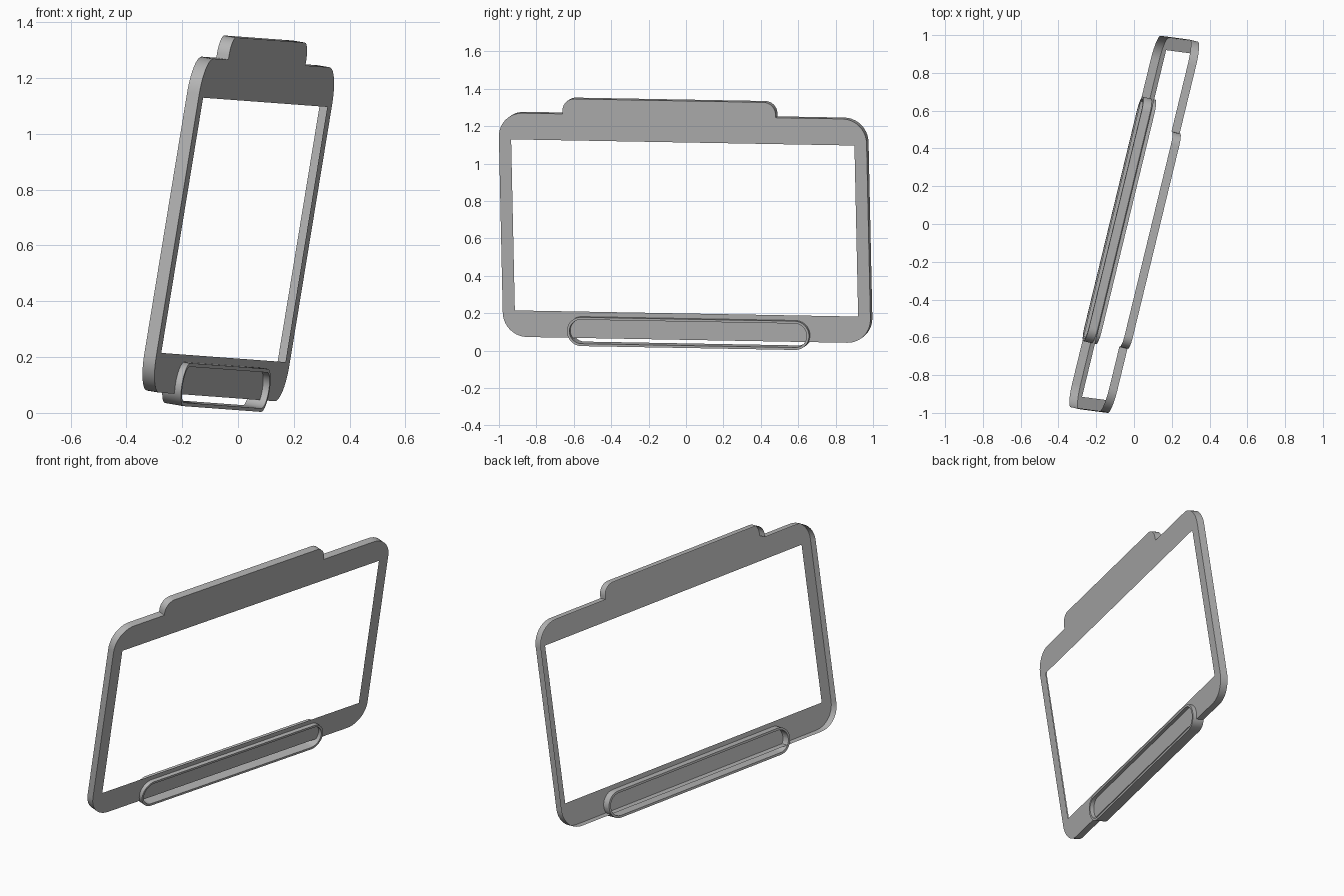
import bpy, bmesh, math
from mathutils import Matrix, Vector

if "Cube" in bpy.data.objects:
    bpy.data.objects.remove(bpy.data.objects["Cube"])

# Leaning plane of the board: u along the length, v up, n out of the face
u = Vector((0.445, 1.835, -0.033)).normalized()
v = Vector((0.15, -0.02, 0.915))
v = (v - v.dot(u) * u).normalized()
n = u.cross(v)
PLANE = Matrix((u, v, n)).transposed().to_4x4()
PLANE.translation = (-0.275, -0.915, 0.215)

grey = bpy.data.materials.new("grey")
grey.diffuse_color = (0.46, 0.46, 0.46, 1)
grey.use_nodes = True
grey.node_tree.nodes["Principled BSDF"].inputs["Base Color"].default_value = grey.diffuse_color


def rounded(corners, seg=10):
    """Outline from (x, y, radius) corners, with arcs on the rounded ones."""
    pts = []
    for i, (x, y, r) in enumerate(corners):
        p = Vector((x, y))
        if r == 0:
            pts.append(p)
            continue
        a = (Vector(corners[i - 1][:2]) - p).normalized()
        b = (Vector(corners[(i + 1) % len(corners)][:2]) - p).normalized()
        c = p + (a + b) * r
        for k in range(seg + 1):
            t = math.pi / 2 * k / seg
            pts.append(c - b * r * math.cos(t) - a * r * math.sin(t))
    return pts


def loop(bm, pts, z):
    vs = [bm.verts.new((p.x, p.y, z)) for p in pts]
    return vs, [bm.edges.new((vs[i - 1], vs[i])) for i in range(len(vs))]


def bridge(bm, a, b):
    for i in range(len(a)):
        bm.faces.new((a[i - 1], a[i], b[i], b[i - 1]))


def finish(bm, name):
    me = bpy.data.meshes.new(name)
    bm.to_mesh(me)
    bm.free()
    me.materials.append(grey)
    ob = bpy.data.objects.new(name, me)
    bpy.context.collection.objects.link(ob)
    ob.matrix_world = PLANE
    bpy.context.view_layer.objects.active = ob
    ob.select_set(True)
    bpy.ops.object.shade_smooth_by_angle(angle=math.radians(30))
    ob.select_set(False)


# Frame: front sheet with a window, and an outer rim open at the back
L, R, B, T = -0.067, 1.956, -0.143, 1.07
outline = rounded([(L, B, 0.13), (R, B, 0.13), (R, T, 0.13), (1.458, T, 0),
                   (1.458, 1.152, 0.065), (0.286, 1.152, 0.065),
                   (0.286, T, 0), (L, T, 0.13)])
window = rounded([(0, 0, 0), (1.889, 0, 0), (1.889, 0.927, 0), (0, 0.927, 0)])
bm = bmesh.new()
front, e1 = loop(bm, outline, 0)
_, e2 = loop(bm, window, 0)
bmesh.ops.triangle_fill(bm, edges=e1 + e2, use_beauty=True, normal=(0, 0, 1))
back, _ = loop(bm, outline, -0.045)
bridge(bm, back, front)
bmesh.ops.recalc_face_normals(bm, faces=bm.faces)
if max(bm.faces, key=lambda f: abs(f.normal.z)).normal.z < 0:
    bmesh.ops.reverse_faces(bm, faces=bm.faces)
finish(bm, "frame")


# Handle: slim stadium-shaped band passing through the lower bar
def stadium(inset):
    hx, hy = 0.666 - inset, 0.078 - inset
    x, y = 0.956, -0.105
    return rounded([(x - hx, y - hy, hy - 1e-4), (x + hx, y - hy, hy - 1e-4),
                    (x + hx, y + hy, hy - 1e-4), (x - hx, y + hy, hy - 1e-4)])


bm = bmesh.new()
rings = [loop(bm, stadium(i), z)[0]
         for i, z in ((0, -0.046), (0, 0.024), (0.013, 0.024), (0.013, -0.046))]
for k in range(4):
    bridge(bm, rings[k], rings[(k + 1) % 4])
bmesh.ops.recalc_face_normals(bm, faces=bm.faces)
finish(bm, "handle")
